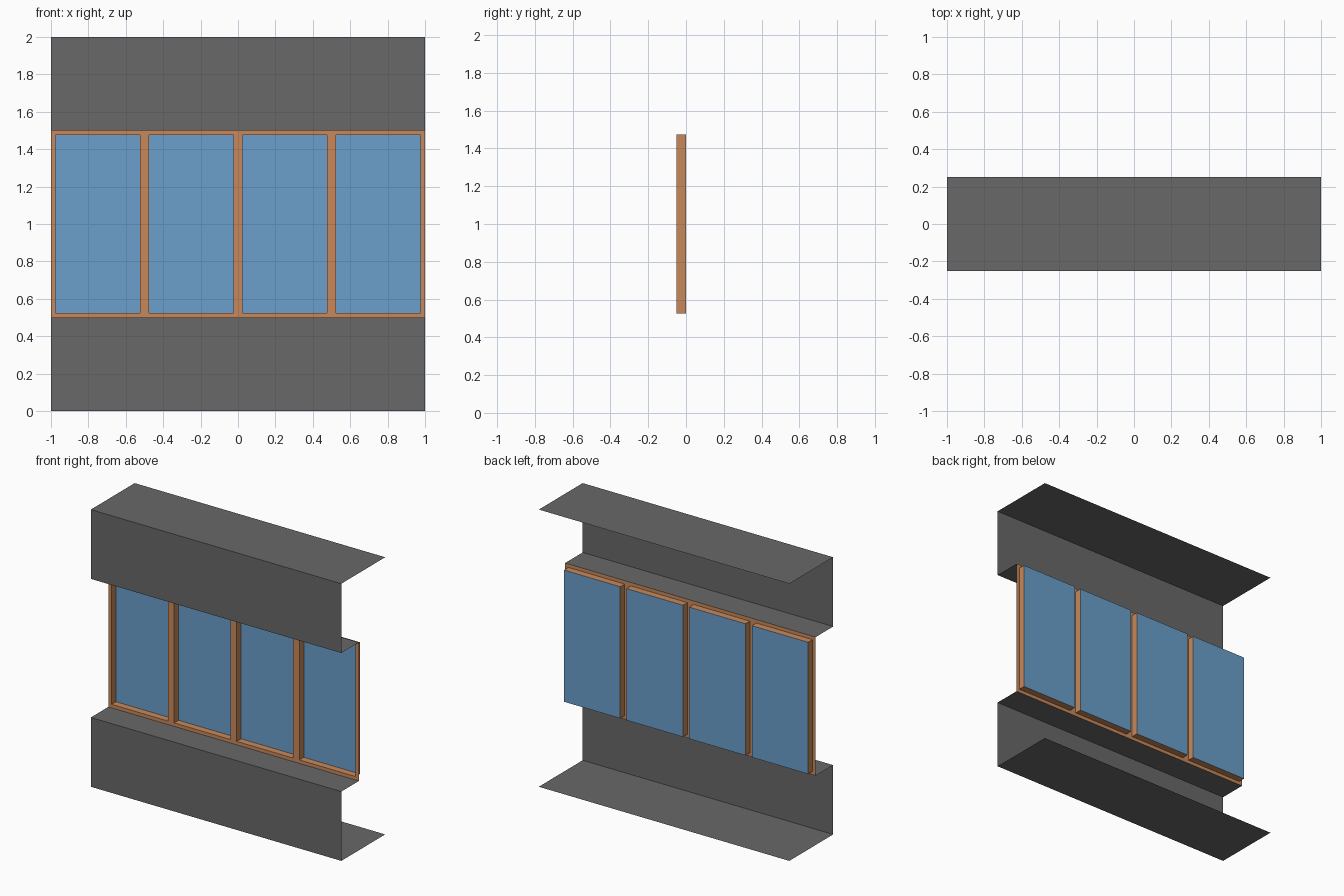
import bpy
import bmesh

if "Cube" in bpy.data.objects:
    bpy.data.objects.remove(bpy.data.objects["Cube"], do_unlink=True)


def material(name, rgb):
    mat = bpy.data.materials.new(name)
    mat.use_nodes = True
    color = (*rgb, 1.0)
    mat.diffuse_color = color
    mat.node_tree.nodes["Principled BSDF"].inputs["Base Color"].default_value = color
    return mat


def make_object(name, bm, mat):
    bmesh.ops.remove_doubles(bm, verts=bm.verts[:], dist=0.0001)
    mesh = bpy.data.meshes.new(name)
    bm.to_mesh(mesh)
    bm.free()
    mesh.materials.append(mat)
    obj = bpy.data.objects.new(name, mesh)
    bpy.context.collection.objects.link(obj)
    return obj


def sheet(name, profile, mat):
    """Sweep an open (y, z) profile along the whole width."""
    bm = bmesh.new()
    rows = [[bm.verts.new((x, y, z)) for x in (-HALF, HALF)] for y, z in profile]
    for a, b in zip(rows, rows[1:]):
        bm.faces.new((a[0], a[1], b[1], b[0]))
    return make_object(name, bm, mat)


def rectangle(bm, cx, half_w, half_h, y):
    """Corner vertices of an upright rectangle facing the front."""
    corners = ((-1, -1), (1, -1), (1, 1), (-1, 1))
    return [bm.verts.new((cx + sx * half_w, y, MID_Z + sz * half_h)) for sx, sz in corners]


HALF, MID_Z = 1.0, 1.0
FRONT, BACK = -0.25, 0.25      # wall and slab depth
FRAME_Y, GLASS_Y = -0.05, 0.0  # recessed window
SILL, HEAD, TOP = 0.5, 1.5, 2.0
BORDER = 0.025
PANES = 4

concrete = material("dark grey concrete", (0.14, 0.14, 0.14))
wood = material("orange wood", (0.58, 0.25, 0.105))
glass = material("blue glass", (0.145, 0.35, 0.60))

# Lower and upper wall bands with slab and window ledge
sheet("lower_wall", [(BACK, 0), (FRONT, 0), (FRONT, SILL), (FRAME_Y, SILL)], concrete)
sheet("upper_wall", [(FRAME_Y, HEAD), (FRONT, HEAD), (FRONT, TOP), (BACK, TOP)], concrete)

# Window frame with a reveal behind each opening, and a pane in each
half_w, half_h = HALF / PANES, (HEAD - SILL) / 2
open_w, open_h = half_w - BORDER, half_h - BORDER
frame = bmesh.new()
for i in range(PANES):
    cx = -HALF + half_w * (2 * i + 1)
    loops = [rectangle(frame, cx, half_w, half_h, FRAME_Y),
             rectangle(frame, cx, open_w, open_h, FRAME_Y),
             rectangle(frame, cx, open_w, open_h, GLASS_Y)]
    for outer, inner in zip(loops, loops[1:]):
        for k in range(4):
            n = (k + 1) % 4
            frame.faces.new((outer[k], outer[n], inner[n], inner[k]))
    pane = bmesh.new()
    pane.faces.new(rectangle(pane, cx, open_w, open_h, GLASS_Y))
    make_object(f"window_pane_{i + 1}", pane, glass)
make_object("window_frame", frame, wood)
